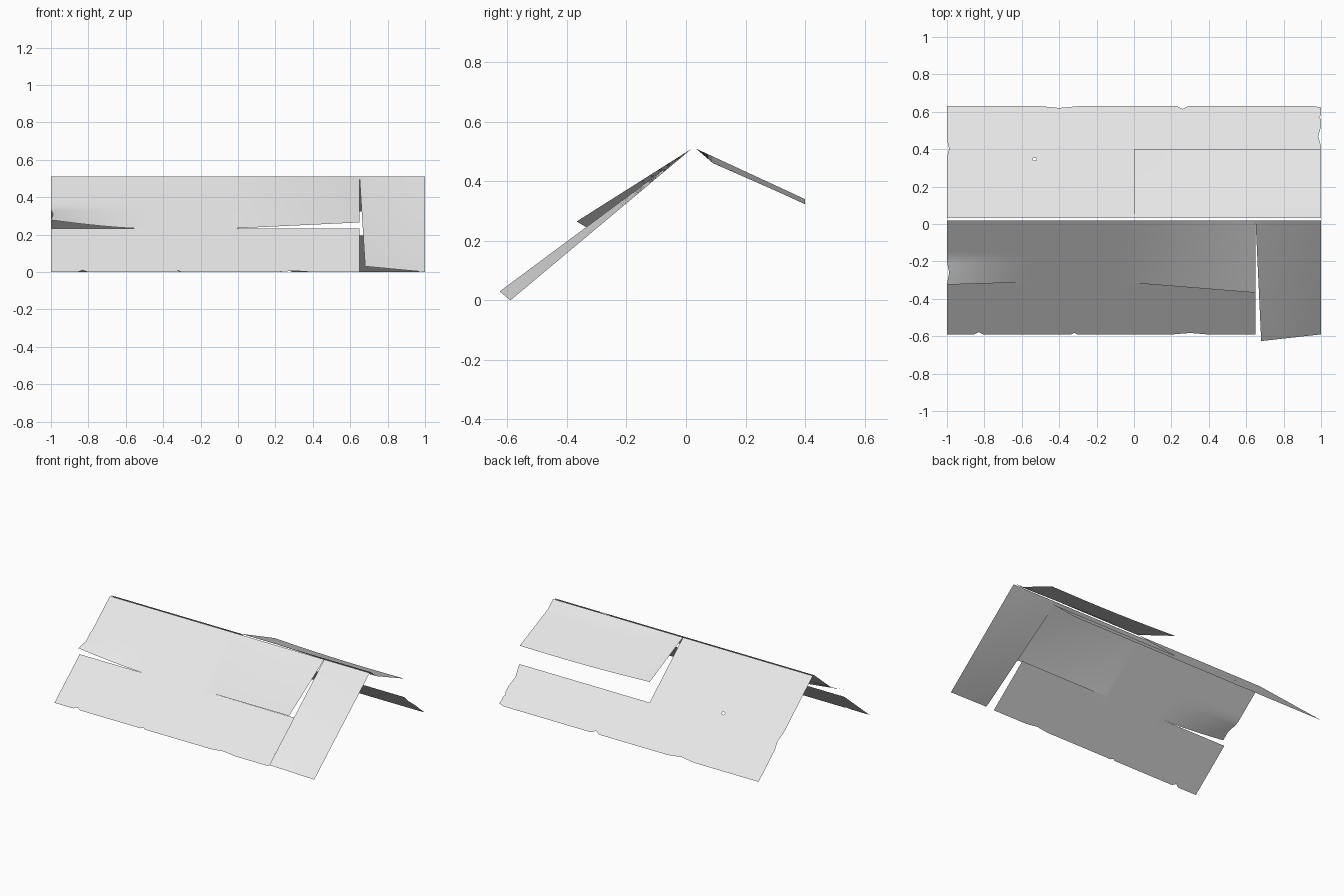
import bpy, bmesh, math

cube = bpy.data.objects.get("Cube")
if cube:
    bpy.data.objects.remove(cube, do_unlink=True)

grey = bpy.data.materials.new("weathered_grey")
grey.use_nodes = True
grey.diffuse_color = (0.8, 0.8, 0.8, 1)
grey.node_tree.nodes["Principled BSDF"].inputs["Base Color"].default_value = (0.8, 0.8, 0.8, 1)

RIDGE = 0.51
FRONT_SLIT, BACK_SLIT = 0.545, 0.615   # cut positions, as fractions down the slope


def dent(v, dents):
    """Depth of the ragged edge at v; each dent is (centre, half width, depth)."""
    return sum(d * max(0, 1 - abs(v - c) / w) for c, w, d in dents)


def steps(lo, hi, count, dents=()):
    """Even divisions from lo to hi, plus the corner points of the dents."""
    vals = {round(lo + (hi - lo) * i / count, 4) for i in range(count + 1)}
    for c, w, _ in dents:
        vals |= {round(v, 4) for v in (c - w, c, c + w) if lo < v < hi}
    return sorted(vals)


def patch(bm, cols, rows, place, flip=False, hole=None):
    grid = [[bm.verts.new(place(x, s)) for s in rows] for x in cols]
    for i in range(len(cols) - 1):
        for j in range(len(rows) - 1):
            if hole and hole == (cols[i], rows[j]):
                continue
            quad = [grid[i][j], grid[i][j + 1], grid[i + 1][j + 1], grid[i + 1][j]]
            bm.faces.new(quad[::-1] if flip else quad)


def finish(bm, name):
    bmesh.ops.remove_doubles(bm, verts=bm.verts, dist=0.0004)
    mesh = bpy.data.meshes.new(name)
    bm.to_mesh(mesh)
    bm.free()
    mesh.materials.append(grey)
    obj = bpy.data.objects.new(name, mesh)
    bpy.context.collection.objects.link(obj)
    bpy.ops.object.select_all(action='DESELECT')
    obj.select_set(True)
    bpy.context.view_layer.objects.active = obj
    bpy.ops.object.shade_smooth_by_angle(angle=math.radians(30))


# Front sheet: plain slope with ragged left and lower edges
front_low = [(-0.83, 0.025, 0.02), (-0.32, 0.015, 0.014), (0.3, 0.09, 0.012)]
front_side = [(0.45, 0.09, 0.012)]


def front(x, s):
    if s == 1:
        s -= dent(x, front_low)
    if x == -1:
        x += dent(s, front_side)
    return x, 0.02 - 0.61 * s, RIDGE * (1 - s)


# Upper front: curled left corner and a torn flap lifting towards the right
def front_upper(x, s):
    px, y, z = front(x, s)
    r = s / FRONT_SLIT
    curl = max(0, -0.5 - x) / 0.5
    curl = curl ** 1.5 * max(0, (r - 0.6) / 0.4)
    lift = max(0, (x + 0.04) / 0.69) * r
    return px, y - 0.012 * curl - 0.055 * lift, z + 0.046 * curl + 0.033 * lift


# Right strip: torn free along its inner edge and twisted outwards
def front_strip(u, s):
    _, y, z = front(0.9, s)
    inner = 0.65 + 0.03 * s
    lift = (1 - u) * s
    return inner + (1 - inner) * u, y - 0.036 * lift, z + 0.03 * lift


bm = bmesh.new()
cols = sorted(set(steps(-1, 0.65, 33, front_low)) | {-0.04})
patch(bm, cols, steps(0, FRONT_SLIT, 12, front_side), front_upper)
patch(bm, cols, steps(FRONT_SLIT, 1, 4), front)
patch(bm, steps(0, 1, 6), steps(0, 1, 12), front_strip)
finish(bm, "front_roof_sheet")

# Back sheet: plain slope with ragged ends and lower edge
back_low = [(-0.4, 0.1, 0.016), (0.26, 0.03, 0.025), (1, 0.04, 0.012)]
back_left = [(0.62, 0.08, 0.012)]
back_right = [(0.73, 0.09, 0.015), (0.9, 0.02, 0.01)]


def back(x, s):
    if s == 1:
        s -= dent(x, back_low)
    if x == -1:
        x += dent(s, back_left)
    elif x == 1:
        x -= dent(s, back_right)
    return x, 0.033 + 0.597 * s, RIDGE * (1 - s)


# Back flap: lifted off the slope, straight at its inner end, bent at the outer end
def back_flap(x, s):
    _, y, z = back(0.5, s)
    run = y - 0.033
    straight = RIDGE - 0.463 * run
    bent = z if y < 0.09 else 0.461 - 0.439 * (y - 0.09)
    sag = 0.008 * math.sin(math.pi * x) * s / BACK_SLIT
    return x, y, straight * (1 - x) + bent * x - sag


bm = bmesh.new()
lower_rows = steps(BACK_SLIT, 1, 6, back_left + back_right)
upper_rows = sorted(set(steps(0, BACK_SLIT, 8, back_left)) | {0.512, 0.535})
left_cols = sorted(set(steps(-1, 0, 20, back_low)) | {-0.54, -0.52})
patch(bm, left_cols, upper_rows, back, True, hole=(-0.54, 0.512))
patch(bm, left_cols, lower_rows, back, True)
patch(bm, steps(0, 1, 20, back_low), lower_rows, back, True)
patch(bm, steps(0, 1, 20), sorted(set(steps(0, BACK_SLIT, 8)) | {0.0955}), back_flap, True)
finish(bm, "back_roof_sheet")
